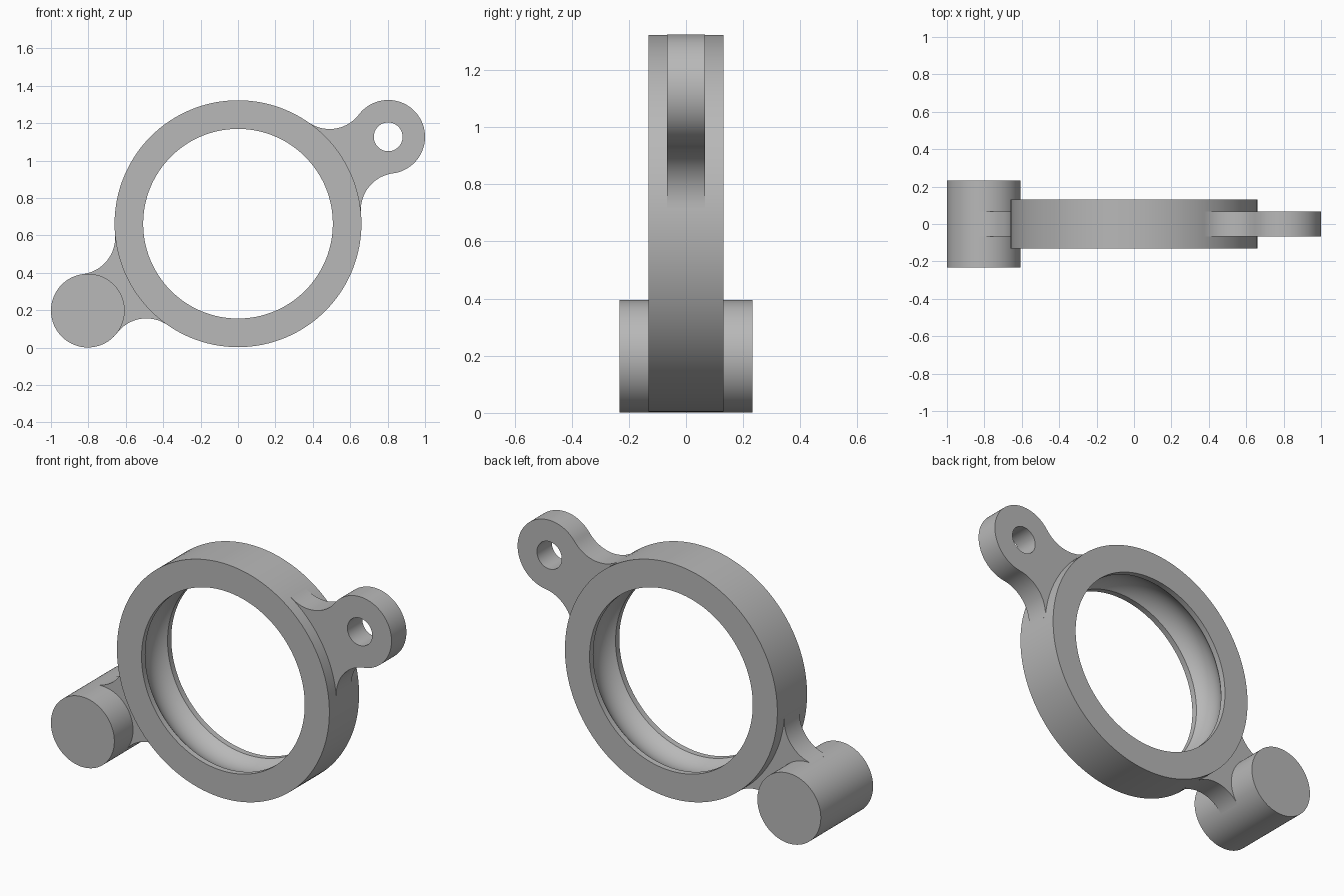
import bpy, bmesh
from math import pi, cos, sin, acos, asin, atan2, hypot, radians
from mathutils import Matrix, Vector

cube = bpy.data.objects.get("Cube")
if cube:
    bpy.data.objects.remove(cube, do_unlink=True)

# Main dimensions
RING_R, BORE_R, RING_HALF = 0.66, 0.507, 0.132
LUG_R, HOLE_R, LUG_HALF, PIN_HALF = 0.197, 0.077, 0.066, 0.232
FILLET_R = 0.197
GROOVE_HALF, GROOVE_DEPTH = 0.099, 0.04
LUG_X, LUG_Z, CENTRE_Z = 0.803, 0.4645, 0.6625
LUG_DIST, LUG_ANGLE = hypot(LUG_X, LUG_Z), atan2(LUG_Z, LUG_X)

GREY = (0.48, 0.48, 0.48, 1)
metal = bpy.data.materials.new("grey metal")
metal.use_nodes = True
metal.diffuse_color = GREY
metal.node_tree.nodes["Principled BSDF"].inputs["Base Color"].default_value = GREY


def finish(obj):
    """Give an object its material and smooth shading with sharp edges."""
    obj.data.materials.clear()
    obj.data.materials.append(metal)
    bpy.ops.object.select_all(action='DESELECT')
    obj.select_set(True)
    bpy.context.view_layer.objects.active = obj
    bpy.ops.object.shade_smooth_by_angle(angle=radians(25))


def add_mesh(name, bm):
    bmesh.ops.recalc_face_normals(bm, faces=bm.faces)
    mesh = bpy.data.meshes.new(name)
    bm.to_mesh(mesh)
    bm.free()
    obj = bpy.data.objects.new(name, mesh)
    bpy.context.collection.objects.link(obj)
    finish(obj)
    return obj


def arc(cx, cy, r, start, end, steps):
    return [(cx + r * cos(start + (end - start) * i / steps),
             cy + r * sin(start + (end - start) * i / steps)) for i in range(steps + 1)]


# Ring: closed section (radius, depth) with a rounded inner groove, spun about y
groove_r = (GROOVE_HALF ** 2 + GROOVE_DEPTH ** 2) / (2 * GROOVE_DEPTH)
half = asin(GROOVE_HALF / groove_r)
section = [(BORE_R, RING_HALF), (RING_R, RING_HALF), (RING_R, -RING_HALF), (BORE_R, -RING_HALF)]
section += arc(BORE_R + GROOVE_DEPTH - groove_r, 0, groove_r, -half, half, 16)
bm = bmesh.new()
verts = [bm.verts.new((r, y, 0)) for r, y in section]
edges = [bm.edges.new((v, verts[i - 1])) for i, v in enumerate(verts)]
bmesh.ops.spin(bm, geom=verts + edges, cent=(0, 0, 0), axis=(0, 1, 0),
               angle=2 * pi, steps=128, use_merge=True)
bmesh.ops.remove_doubles(bm, verts=bm.verts, dist=0.0001)
ring = add_mesh("ring", bm)
ring.location.z = CENTRE_Z


# Arms: flat outlines with fillets tangent to both the ring and the lug
def arm(name, angle, with_eye):
    a, b = RING_R + FILLET_R, LUG_R + FILLET_R
    phi = acos((LUG_DIST ** 2 + a * a - b * b) / (2 * LUG_DIST * a))
    cx, cy = a * cos(phi), a * sin(phi)
    end = atan2(-cy, LUG_DIST - cx) + 2 * pi
    upper = arc(cx, cy, FILLET_R, phi + pi, end, 24)
    lower = [(x, -y) for x, y in reversed(upper)]
    inner = arc(0, 0, RING_R - 0.05, -phi, phi, 16)
    tip = arc(LUG_DIST, 0, LUG_R, end - pi, pi - end, 64)[1:-1] if with_eye else []
    outlines = [inner + upper + tip + lower]
    if with_eye:
        outlines.append(arc(LUG_DIST, 0, HOLE_R, 0, 2 * pi, 48)[:-1])

    curve = bpy.data.curves.new(name, 'CURVE')
    curve.dimensions = '2D'
    curve.fill_mode = 'BOTH'
    curve.extrude = LUG_HALF
    turn = Matrix.Rotation(angle, 2)
    for outline in outlines:
        spline = curve.splines.new('POLY')
        spline.points.add(len(outline) - 1)
        spline.use_cyclic_u = True
        for point, xy in zip(spline.points, outline):
            x, y = turn @ Vector(xy)
            point.co = (x, y, 0, 1)

    # Turn the filled outline into a clean mesh standing upright
    helper = bpy.data.objects.new(name + " outline", curve)
    bpy.context.collection.objects.link(helper)
    bpy.context.view_layer.update()
    filled = helper.evaluated_get(bpy.context.evaluated_depsgraph_get())
    bm = bmesh.new()
    bm.from_mesh(filled.to_mesh())
    filled.to_mesh_clear()
    bpy.data.objects.remove(helper, do_unlink=True)
    bmesh.ops.remove_doubles(bm, verts=bm.verts, dist=0.0001)
    bm.transform(Matrix.Rotation(pi / 2, 4, 'X'))
    add_mesh(name, bm).location.z = CENTRE_Z


arm("left_eye_arm", LUG_ANGLE, True)
arm("right_pin_arm", LUG_ANGLE + pi, False)

# Solid pin across the lower arm
bm = bmesh.new()
bmesh.ops.create_cone(bm, cap_ends=True, segments=96, radius1=LUG_R, radius2=LUG_R,
                      depth=2 * PIN_HALF, matrix=Matrix.Rotation(pi / 2, 4, 'X'))
add_mesh("right_pin", bm).location = (-LUG_X, 0, CENTRE_Z - LUG_Z)
